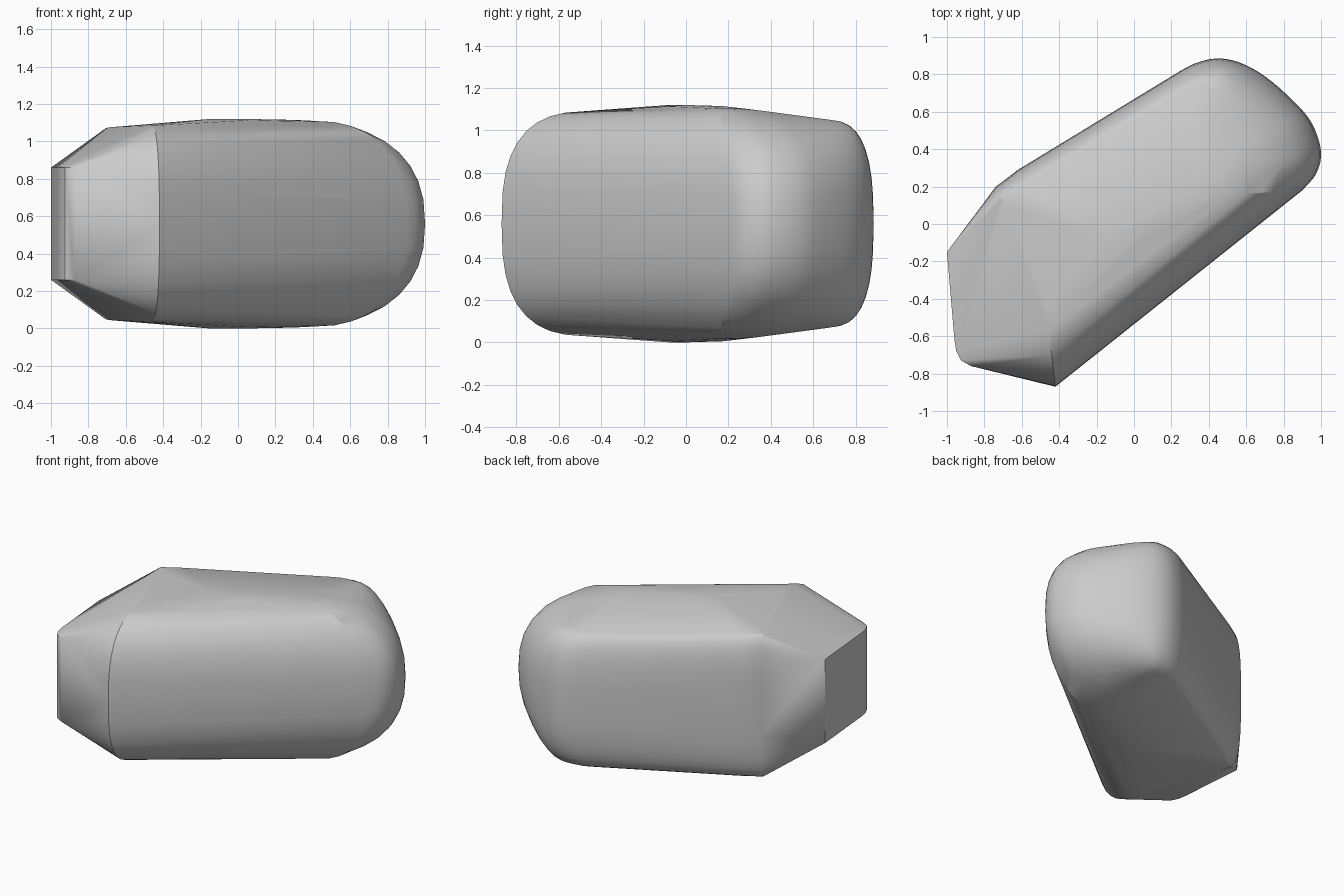
import bpy
import bmesh
import math
from mathutils import Vector

cube = bpy.data.objects.get("Cube")
if cube:
    bpy.data.objects.remove(cube, do_unlink=True)

MID = 0.56            # height of the symmetry plane
RAIL_STEPS = 9        # points from the waist to the shoulder
BETWEEN = 4           # interpolated rails between two given ones

# Rails around the body: waist x, y, shoulder x, y, shoulder rise, roundness
rails = [
    (-.42, -.87, -.47, -.45, .53, .73),
    (.25, -.34, -.02, 0, .56, .78),
    (.9, .18, .4, .15, .55, .83),
    (.975, .27, .3, .2, .55, .83),
    (1, .39, .3, .2, .55, .83),
    (.95, .54, .35, .3, .54, .83),
    (.85, .66, .38, .4, .52, .8),
    (.7, .79, .4, .55, .505, .78),
    (.56, .865, .4, .66, .49, .75),
    (.44, .885, .36, .68, .485, .75),
    (.33, .86, .31, .68, .485, .75),
    (.25, .82, .26, .66, .485, .72),
    (-.62, .29, -.57, .17, .515, .65),
    (-.74, .2, -.69, .1, .515, .6),
]
straight = (0, 1, 11, 12)      # spans that run straight along the sides


def blend(i, t):
    """Value of the rails between rail i and rail i + 1."""
    b, c = rails[i], rails[i + 1]
    if i in straight:
        return [p + (q - p) * t for p, q in zip(b, c)]
    a, d = rails[max(i - 1, 0)], rails[min(i + 2, len(rails) - 1)]
    # keep long neighbours from overshooting the curve
    if i - 1 in straight:
        a = [2 * p - q for p, q in zip(b, c)]
    if i + 1 in straight:
        d = [2 * q - p for p, q in zip(b, c)]
    return [q + t / 2 * (r - p + t * (2 * p - 5 * q + 4 * r - s
            + t * (3 * (q - r) + s - p))) for p, q, r, s in zip(a, b, c, d)]


def rail_points(wx, wy, sx, sy, rise, power):
    """Rounded profile from the waist up to the shoulder."""
    waist, shoulder = Vector((wx, wy)), Vector((sx, sy))
    for k in range(RAIL_STEPS + 1):
        angle = math.pi / 2 * k / RAIL_STEPS
        inset = 1 - max(math.cos(angle), 0) ** power
        p = waist.lerp(shoulder, inset)
        yield p.x, p.y, rise * math.sin(angle) ** power


points = []
for i in range(len(rails) - 1):
    for j in range(BETWEEN):
        points += rail_points(*blend(i, j / BETWEEN))
points += rail_points(*rails[-1])

# Flat blunt nose and gentle crown
nose = [(-1, -.15), (-.96, -.62), (-.95, -.68), (-.925, -.73), (-.87, -.76)]
points += [(x, y, .3) for x, y in nose]
points += [(-.15, -.08, .56), (.05, 0, .56), (.3, .17, .555)]

# Wrap both mirrored halves in one convex skin
bm = bmesh.new()
for x, y, h in points:
    for side in (-1, 1):
        bm.verts.new((x, y, MID + side * h))
bmesh.ops.remove_doubles(bm, verts=bm.verts, dist=0.002)
hull = bmesh.ops.convex_hull(bm, input=bm.verts)
unused = [v for v in bm.verts if not v.link_faces]
bmesh.ops.delete(bm, geom=unused, context='VERTS')
bmesh.ops.dissolve_limit(bm, angle_limit=math.radians(1),
                         verts=bm.verts, edges=bm.edges)
bmesh.ops.recalc_face_normals(bm, faces=bm.faces)
mesh = bpy.data.meshes.new("rounded_body")
bm.to_mesh(mesh)
bm.free()
body = bpy.data.objects.new("rounded_body", mesh)
bpy.context.collection.objects.link(body)

# Single grey finish
grey = bpy.data.materials.new("plain_grey")
grey.use_nodes = True
colour = (.6, .6, .6, 1)
grey.diffuse_color = colour
grey.node_tree.nodes["Principled BSDF"].inputs["Base Color"].default_value = colour
mesh.materials.append(grey)

bpy.ops.object.select_all(action='DESELECT')
body.select_set(True)
bpy.context.view_layer.objects.active = body
bpy.ops.object.shade_smooth_by_angle(angle=math.radians(25))
